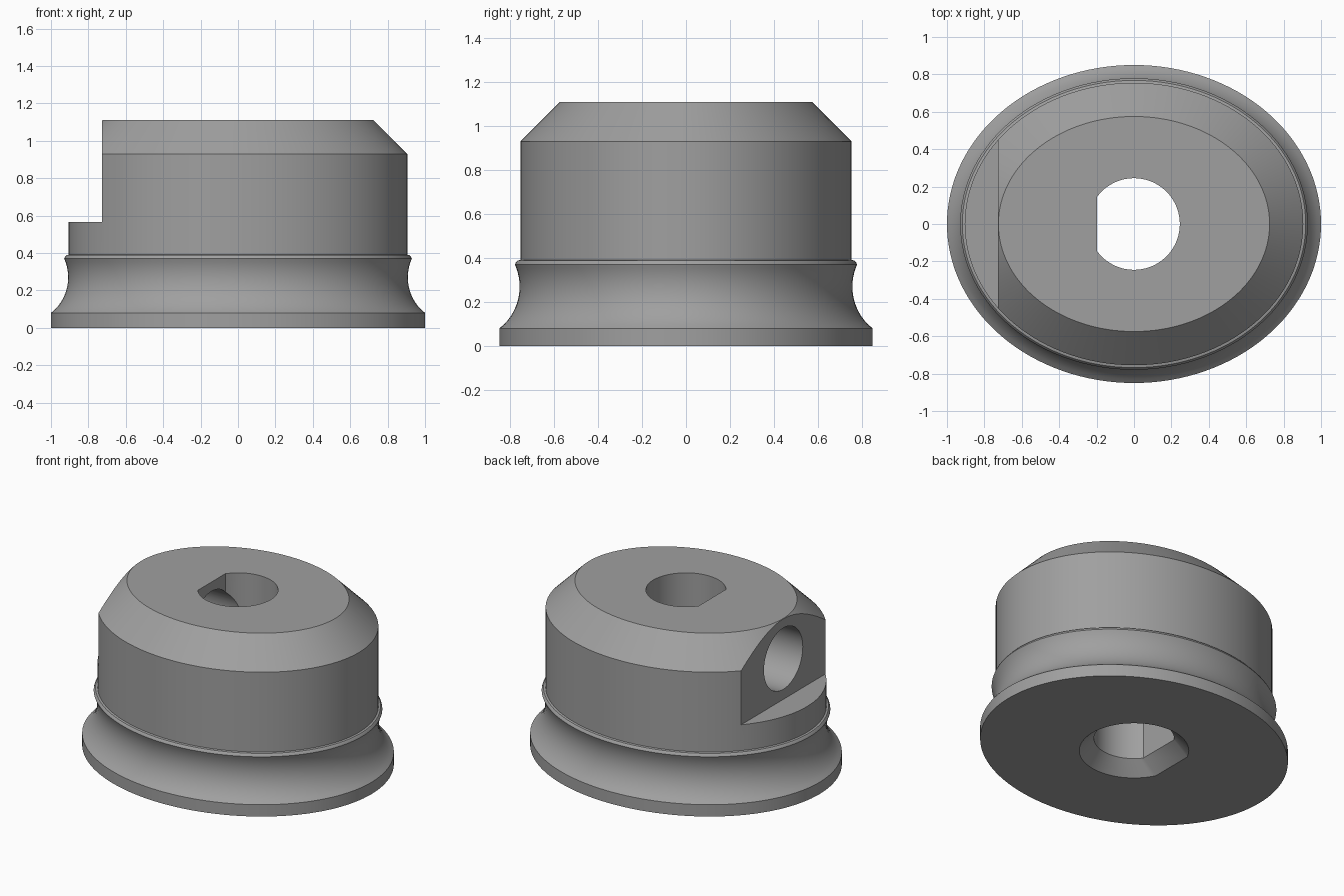
import bpy, bmesh, math

if "Cube" in bpy.data.objects:
    bpy.data.objects.remove(bpy.data.objects["Cube"])

SEG = 128
grey = bpy.data.materials.new("plain grey")
grey.diffuse_color = (0.35, 0.35, 0.35, 1)
grey.use_nodes = True
grey.node_tree.nodes["Principled BSDF"].inputs["Base Color"].default_value = grey.diffuse_color


def loft(name, rings):
    """Skin equal-length rings of points into a closed solid."""
    bm = bmesh.new()
    loops = [[bm.verts.new(p) for p in ring] for ring in rings]
    n = len(loops[0])
    for a, b in zip(loops, loops[1:]):
        for i in range(n):
            j = (i + 1) % n
            bm.faces.new((a[i], a[j], b[j], b[i]))
    bm.faces.new(loops[0][::-1])
    bm.faces.new(loops[-1])
    bmesh.ops.recalc_face_normals(bm, faces=bm.faces)
    mesh = bpy.data.meshes.new(name)
    bm.to_mesh(mesh)
    bm.free()
    mesh.materials.append(grey)
    obj = bpy.data.objects.new(name, mesh)
    bpy.context.collection.objects.link(obj)
    return obj


def oval(rx, z):
    """Oval ring whose depth is a constant margin less than its width."""
    ry = rx - 0.15
    return [(rx * math.cos(t), ry * math.sin(t), z)
            for t in (2 * math.pi * i / SEG for i in range(SEG))]


def d_ring(r, flat, z):
    """Circle with one flat side at x = -flat."""
    a = math.acos(-flat / r)
    return [(r * math.cos(t), r * math.sin(t), z)
            for t in (-a + 2 * a * i / 64 for i in range(65))]


def cut(obj, cutter):
    mod = obj.modifiers.new("cut", 'BOOLEAN')
    mod.operation = 'DIFFERENCE'
    mod.solver = 'EXACT'
    mod.object = cutter
    bpy.context.view_layer.objects.active = obj
    bpy.ops.object.modifier_apply(modifier=mod.name)
    bpy.data.objects.remove(cutter)


# Body profile: foot, concave groove, small rim, wall and chamfered top
profile = [(1.0, 0), (1.0, 0.08)]
for i in range(1, 17):
    z = 0.08 + 0.29 * i / 16
    profile.append((0.908 + 0.245 - math.sqrt(0.245 ** 2 - (z - 0.27) ** 2), z))
profile += [(0.925, 0.38), (0.918, 0.388), (0.905, 0.391),
            (0.905, 0.93), (0.725, 1.11)]
body = loft("body", [oval(r, z) for r, z in profile])

# D-shaped shaft bore, widened at the bottom
cut(body, loft("shaft_bore", [
    d_ring(0.345, 0.31, -0.01), d_ring(0.335, 0.30, 0),
    d_ring(0.245, 0.197, 0.085), d_ring(0.245, 0.197, 1.3)]))

# Notch that leaves a flat side wall and a ledge
cut(body, loft("side_notch", [
    [(-1.2, -1, z), (-0.727, -1, z), (-0.727, 1, z), (-1.2, 1, z)]
    for z in (0.565, 1.3)]))

# Round screw hole from the flat wall into the bore
cut(body, loft("screw_hole", [
    [(x, 0.207 * math.cos(t), 0.84 + 0.207 * math.sin(t))
     for t in (2 * math.pi * i / 64 for i in range(64))]
    for x in (-1.1, 0)]))

bpy.ops.object.select_all(action='DESELECT')
body.select_set(True)
bpy.context.view_layer.objects.active = body
bpy.ops.object.shade_smooth_by_angle(angle=math.radians(25))
